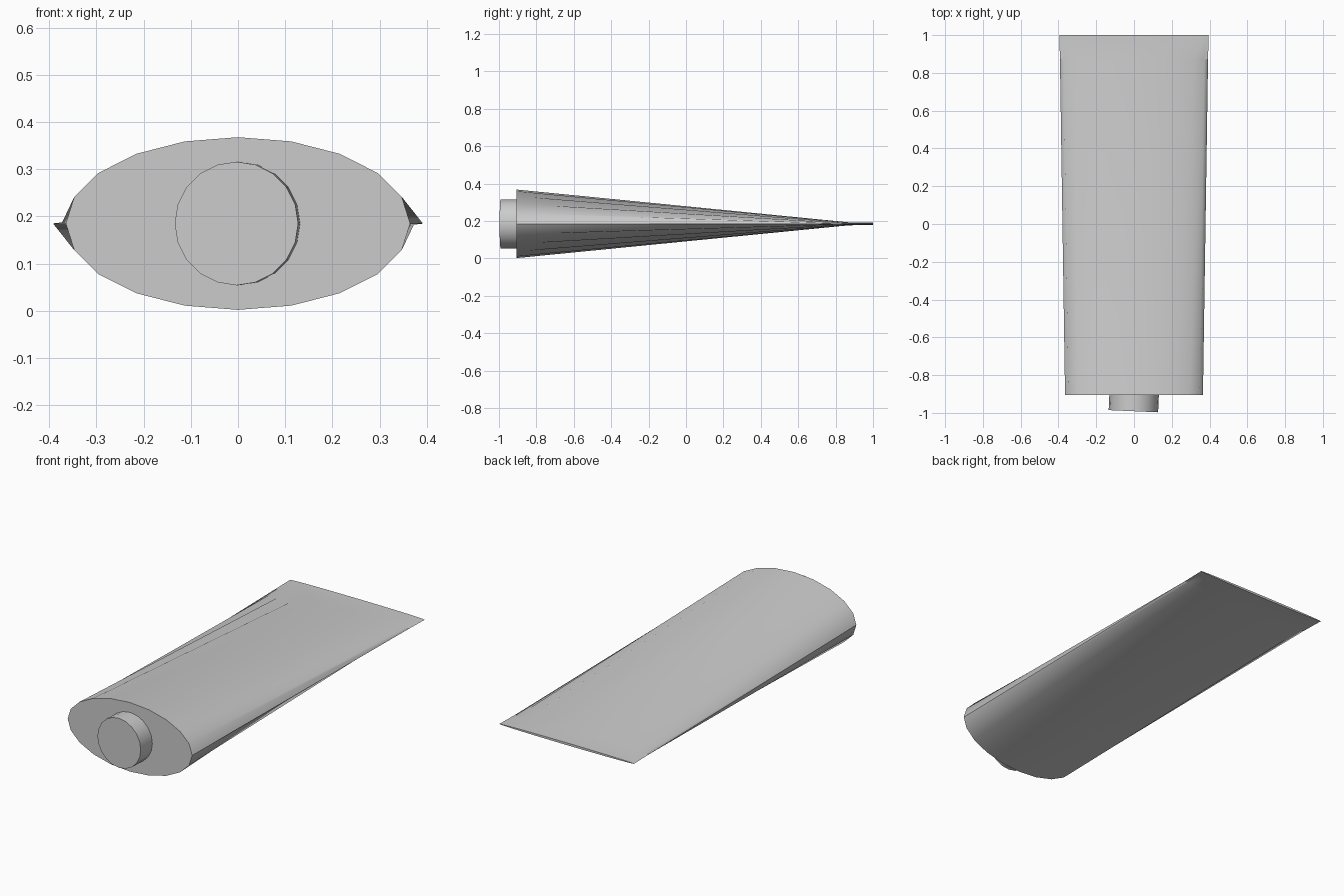
import bpy, bmesh
from math import sin, cos, pi, radians

if "Cube" in bpy.data.objects:
    bpy.data.objects.remove(bpy.data.objects["Cube"])

SIDES = 20
MID_Z = 0.185


def loft(name, rings, tilt=0.0):
    """Skin elliptical rings given as (y, half width, half height)."""
    bm = bmesh.new()
    loops = []
    for y, rx, rz in rings:
        loops.append([bm.verts.new((rx * sin(2 * pi * i / SIDES), y,
                                    rz * cos(2 * pi * i / SIDES)))
                      for i in range(SIDES)])
    for a, b in zip(loops, loops[1:]):
        for i in range(SIDES):
            j = (i + 1) % SIDES
            bm.faces.new((a[i], a[j], b[j], b[i]))
    bm.faces.new(loops[0])
    bm.faces.new(loops[-1])
    bmesh.ops.recalc_face_normals(bm, faces=bm.faces)
    mesh = bpy.data.meshes.new(name)
    bm.to_mesh(mesh)
    bm.free()
    obj = bpy.data.objects.new(name, mesh)
    bpy.context.collection.objects.link(obj)
    obj.location.z = MID_Z
    obj.rotation_euler.z = tilt
    bpy.ops.object.select_all(action='DESELECT')
    obj.select_set(True)
    bpy.context.view_layer.objects.active = obj
    bpy.ops.object.shade_smooth_by_angle(angle=radians(40))
    return obj


# Tube: oval shoulder end tapering to a flat crimped strip
loft("tube_body", [(-0.905, 0.365, 0.183),
                   (0.87, 0.392, 0.008),
                   (1.0, 0.395, 0.006)])

# Cap: short round plug, slightly skewed on the shoulder
cap = loft("cap", [(-0.992, 0.131, 0.131),
                   (-0.895, 0.131, 0.131)], tilt=radians(-2.5))
cap.location.x = 0.04
